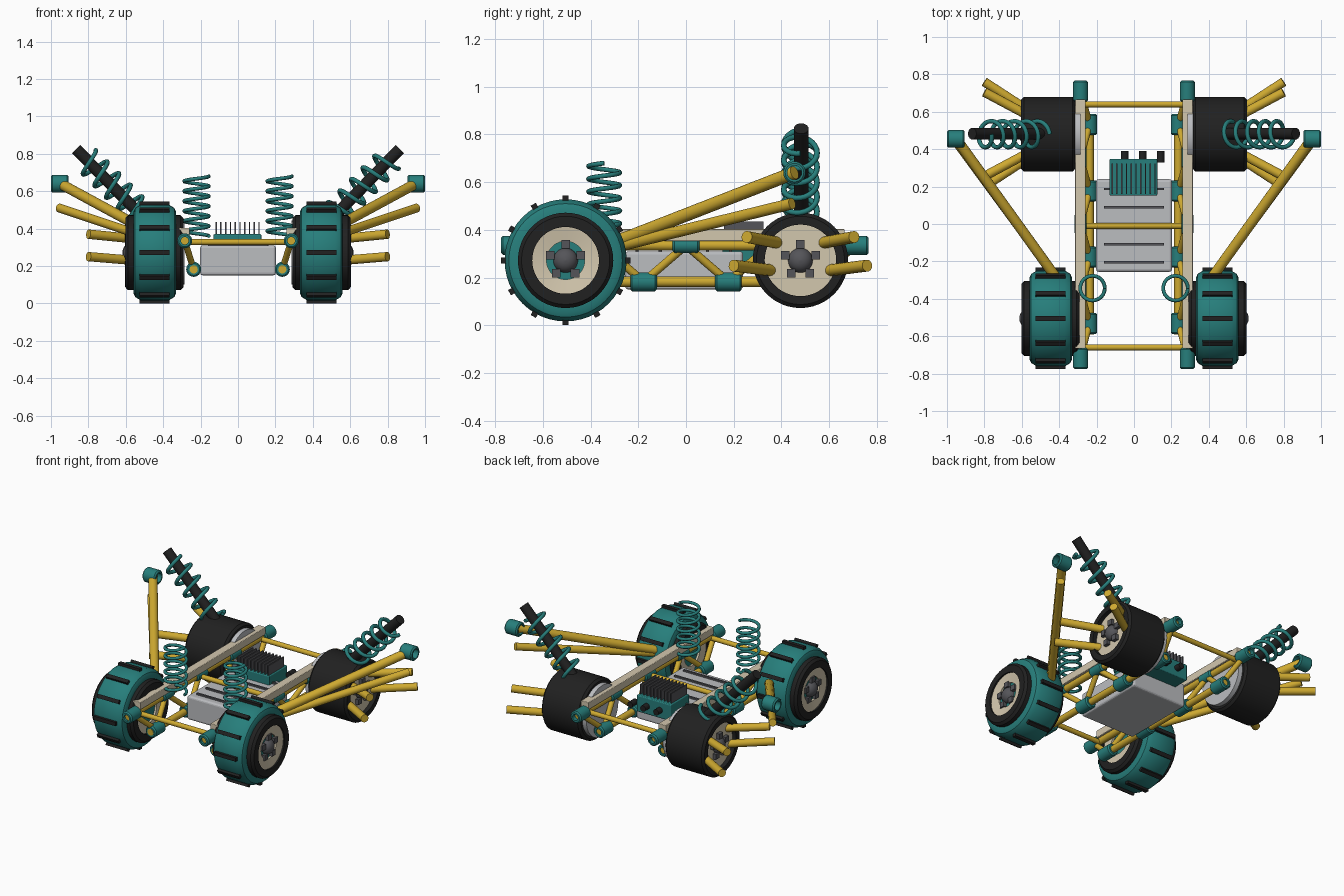
import bpy, math
from mathutils import Vector, Matrix

if "Cube" in bpy.data.objects:
    bpy.data.objects.remove(bpy.data.objects["Cube"])

def mat(name, c):
    m = bpy.data.materials.new(name)
    m.diffuse_color = (*c, 1)
    m.use_nodes = True
    m.node_tree.nodes["Principled BSDF"].inputs["Base Color"].default_value = m.diffuse_color
    return m

YELLOW = mat("yellow_paint", (0.62, 0.40, 0.03))
TEAL = mat("teal_paint", (0.02, 0.21, 0.20))
BLACK = mat("rubber", (0.015, 0.015, 0.015))
CREAM = mat("cream_paint", (0.65, 0.57, 0.42))
SILVER = mat("silver", (0.50, 0.51, 0.53))
DARK = mat("dark_metal", (0.09, 0.09, 0.10))

def add(name, verts, faces, m, smooth=True):
    me = bpy.data.meshes.new(name)
    me.from_pydata(verts, [], faces)
    ob = bpy.data.objects.new(name, me)
    bpy.context.collection.objects.link(ob)
    me.materials.append(m)
    if smooth:
        bpy.context.view_layer.objects.active = ob
        bpy.ops.object.select_all(action='DESELECT')
        ob.select_set(True)
        bpy.ops.object.shade_smooth_by_angle(angle=math.radians(35))
    return ob

def lathe(name, profile, centre, axis, m, n=32):
    """Revolve a closed loop of (radius, offset) points about an axis."""
    q = Vector((0, 0, 1)).rotation_difference(Vector(axis).normalized())
    k = len(profile)
    vs, fs = [], []
    for i in range(n):
        a = 2 * math.pi * i / n
        for r, h in profile:
            vs.append(Vector(centre) + q @ Vector((r * math.cos(a), r * math.sin(a), h)))
    for i in range(n):
        for j in range(k):
            a, b = i * k, ((i + 1) % n) * k
            fs.append((a + j, b + j, b + (j + 1) % k, a + (j + 1) % k))
    return add(name, vs, fs, m)

def tube(name, p, q, r, m, n=16):
    p, q = Vector(p), Vector(q)
    d = q - p
    rot = Vector((0, 0, 1)).rotation_difference(d.normalized())
    vs = [p + rot @ Vector((r * math.cos(2 * math.pi * i / n), r * math.sin(2 * math.pi * i / n), h))
          for h in (0, d.length) for i in range(n)]
    fs = [(i, (i + 1) % n, n + (i + 1) % n, n + i) for i in range(n)]
    fs += [tuple(reversed(range(n))), tuple(range(n, 2 * n))]
    return add(name, vs, fs, m)

def box(name, c, size, m, bevel=0.0, rot=0.0):
    """Box, optionally turned about the x axis."""
    R = Matrix.Rotation(rot, 3, 'X')
    vs = [Vector(c) + R @ Vector((x * size[0] / 2, y * size[1] / 2, z * size[2] / 2))
          for x in (-1, 1) for y in (-1, 1) for z in (-1, 1)]
    fs = [(0, 1, 3, 2), (4, 6, 7, 5), (0, 4, 5, 1), (2, 3, 7, 6), (0, 2, 6, 4), (1, 5, 7, 3)]
    ob = add(name, vs, fs, m, False)
    if bevel:
        b = ob.modifiers.new("bevel", 'BEVEL')
        b.width, b.segments = bevel, 3
    return ob

def spring(name, p, q, r, turns, wire, m):
    p, q = Vector(p), Vector(q)
    rot = Vector((0, 0, 1)).rotation_difference((q - p).normalized())
    cu = bpy.data.curves.new(name, 'CURVE')
    cu.dimensions, cu.bevel_depth, cu.bevel_resolution = '3D', wire, 2
    cu.use_fill_caps = True
    n = int(turns * 24)
    sp = cu.splines.new('POLY')
    sp.points.add(n)
    for i in range(n + 1):
        a = 2 * math.pi * turns * i / n
        v = p.lerp(q, i / n) + rot @ Vector((r * math.cos(a), r * math.sin(a), 0))
        sp.points[i].co = (*v, 1)
    sp.use_smooth = True
    cu.materials.append(m)
    bpy.context.collection.objects.link(bpy.data.objects.new(name, cu))

def ring(name, c, axis, r, ri, length, m):
    h, b = length / 2, 0.008
    lathe(name, [(ri, -h), (r - b, -h), (r, -h + b), (r, h - b), (r - b, h), (ri, h)], c, axis, m, 24)

def hub(name, s, x, y, z):
    # domed hub with five square bolts
    dome = [(0.0001, -0.04)] + [(0.052 * math.cos(a), 0.045 * math.sin(a) - 0.01)
            for a in [i * math.pi / 12 for i in range(6)]] + [(0.0001, 0.035)]
    lathe(name, dome, (s * x, y, z), (s, 0, 0), DARK)
    for i in range(5):
        a = math.pi / 2 + i * 2 * math.pi / 5
        box(name + "_bolt", (s * (x - 0.005), y + 0.067 * math.cos(a), z + 0.067 * math.sin(a)),
            (0.04, 0.036, 0.036), DARK)

Z = 0.272
FY, RY = -0.505, 0.48
tyre = [(0.15, -0.155), (0.185, -0.155), (0.2, -0.14), (0.2, 0.14), (0.185, 0.155), (0.15, 0.155)]
for s in (1, -1):
    # front wheel: black core, teal tread band, tread bars, rim
    ax = (s, 0, 0)
    lathe("front_tyre", [(r - 0.01 if r == 0.15 else r, h) for r, h in tyre], (s * 0.447, FY, Z), ax, BLACK, 48)
    lathe("front_tread_band", [(0.19, -0.113), (0.22, -0.113), (0.238, -0.105), (0.256, -0.075), (0.256, 0.075),
          (0.238, 0.105), (0.22, 0.113), (0.19, 0.113)], (s * 0.445, FY, Z), ax, TEAL, 48)
    for i in range(12):
        a = i * math.pi / 6
        box("front_tread_bar", (s * 0.447, FY + 0.259 * math.cos(a), Z + 0.259 * math.sin(a)),
            (0.16, 0.025, 0.025), BLACK, 0, a)
    lathe("front_rim", [(0.08, -0.14), (0.142, -0.145), (0.142, 0.145), (0.08, 0.135)],
          (s * 0.447, FY, Z), ax, CREAM, 48)
    tube("front_hub_disc", (s * 0.32, FY, Z), (s * 0.57, FY, Z), 0.086, TEAL, 32)
    hub("front_hub", s, 0.578, FY, Z)

    # rear wheel
    lathe("rear_tyre", [(r, h * 0.93) for r, h in tyre], (s * 0.459, RY, Z), ax, BLACK, 48)
    tube("rear_rim", (s * 0.34, RY, Z), (s * 0.575, RY, Z), 0.155, CREAM, 48)
    tube("rear_brake_disc", (s * 0.285, RY, Z), (s * 0.325, RY, Z), 0.17, SILVER, 48)
    hub("rear_hub", s, 0.583, RY, Z)

    # suspension links reaching outward from the rear hub
    for d in (1, -1):
        tube("upper_link", (s * 0.5, RY + d * 0.065, 0.34), (s * 0.8, RY + d * 0.225, 0.37), 0.025, YELLOW)
        tube("lower_link", (s * 0.5, RY + d * 0.085, 0.225), (s * 0.8, RY + d * 0.28, 0.25), 0.025, YELLOW)

    # trailing arm and its bushing
    tube("trailing_arm_upper", (s * 0.4, -0.31, 0.342), (s * 0.95, 0.455, 0.64), 0.028, YELLOW)
    tube("trailing_arm_lower", (s * 0.4, -0.31, 0.325), (s * 0.955, 0.445, 0.51), 0.024, YELLOW)
    ring("trailing_arm_bushing", (s * 0.9525, 0.455, 0.64), ax, 0.047, 0.03, 0.095, TEAL)

    # rear damper with coil, and front coil
    tube("rear_damper", (s * 0.45, RY + 0.003, 0.40), (s * 0.865, RY + 0.003, 0.825), 0.031, BLACK, 24)
    spring("rear_spring", (s * 0.50, RY, 0.46), (s * 0.81, RY, 0.77), 0.07, 5, 0.012, TEAL)
    spring("front_spring", (s * 0.222, -0.343, 0.36), (s * 0.222, -0.343, 0.68), 0.066, 6, 0.01, TEAL)

    # side frame: cream rail, two long tubes, zigzag braces, teal joints
    box("side_rail", (s * 0.287, 0, 0.378), (0.055, 1.33, 0.05), CREAM, 0.004)
    tube("upper_frame_tube", (s * 0.285, -0.76, 0.335), (s * 0.285, 0.74, 0.335), 0.022, YELLOW)
    tube("lower_frame_tube", (s * 0.237, -0.59, 0.182), (s * 0.237, 0.58, 0.182), 0.022, YELLOW)
    nodes = [(s * (0.237 if i % 2 else 0.285), -0.71 + i * 0.1775, 0.182 if i % 2 else 0.335) for i in range(9)]
    for i, (p, q) in enumerate(zip(nodes, nodes[1:])):
        tube("frame_brace", p, q, 0.017, YELLOW)
    for i, p in enumerate(nodes):
        ring("frame_joint", (p[0], p[1] - 0.01 if i == 0 else p[1], p[2]), (0, 1, 0),
             0.04 if i % 2 or i in (0, 8) else 0.032, 0.02, 0.112, TEAL)

# cross bars
for y in (-0.66, -0.01, 0.64):
    tube("cross_bar", (-0.285, y, 0.328), (0.285, y, 0.328), 0.016, YELLOW)

# motor block with cooling ribs
box("motor_block", (0, -0.008, 0.23), (0.405, 0.495, 0.16), SILVER, 0.014)
for y in (-0.205, -0.108, 0.09, 0.187):
    box("motor_rib", (0, y, 0.313), (0.32, 0.013, 0.016), DARK)

# controller with fins and plugs
box("controller", (-0.003, 0.25, 0.315), (0.255, 0.195, 0.11), TEAL, 0.006)
for i in range(10):
    box("cooling_fin", (-0.117 + i * 0.0255, 0.242, 0.40), (0.007, 0.165, 0.07), DARK)
for x in (-0.05, 0.047, 0.143):
    tube("controller_plug", (x, 0.33, 0.315), (x, 0.39, 0.315), 0.02, BLACK)
